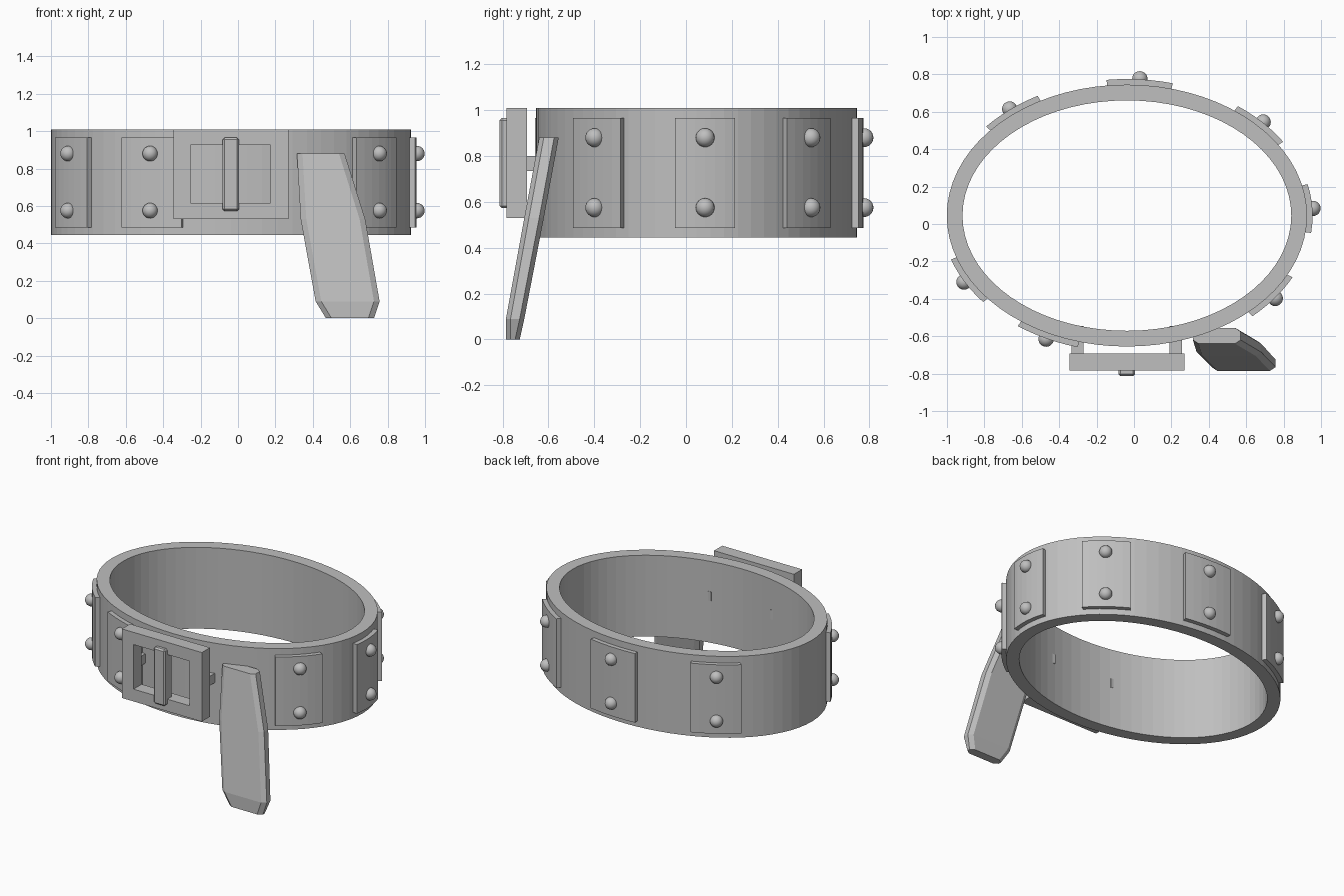
import bpy, bmesh, math
from mathutils import Vector

if "Cube" in bpy.data.objects:
    bpy.data.objects.remove(bpy.data.objects["Cube"])

CX, CY, A, B = -0.038, 0.045, 0.963, 0.70   # centre and radii of the oval band

metal = bpy.data.materials.new("plain grey")
metal.diffuse_color = (0.52, 0.52, 0.52, 1)
metal.use_nodes = True
metal.node_tree.nodes["Principled BSDF"].inputs["Base Color"].default_value = metal.diffuse_color


def finish(name, bm):
    bmesh.ops.recalc_face_normals(bm, faces=bm.faces)
    mesh = bpy.data.meshes.new(name)
    bm.to_mesh(mesh)
    bm.free()
    mesh.materials.append(metal)
    ob = bpy.data.objects.new(name, mesh)
    bpy.context.collection.objects.link(ob)
    return ob


def oval(deg, offset):
    t = math.radians(deg)
    return (CX + (A + offset) * math.cos(t), CY + (B + offset) * math.sin(t))


def wall(name, outer, inner, lo, hi, closed, place):
    """Wall between two matching outlines, from lo to hi; closed makes a full loop."""
    bm = bmesh.new()
    rows = [[bm.verts.new(place(p, h)) for p, h in ((o, lo), (o, hi), (i, hi), (i, lo))]
            for o, i in zip(outer, inner)]
    n = len(rows)
    for k in range(n if closed else n - 1):
        a, b = rows[k], rows[(k + 1) % n]
        for j in range(4):
            bm.faces.new((a[j], b[j], b[(j + 1) % 4], a[(j + 1) % 4]))
    if not closed:
        bm.faces.new(rows[0])
        bm.faces.new(rows[-1])
    return finish(name, bm)


def box(name, x0, x1, y0, y1, z0, z1, bevel=0.0):
    bm = bmesh.new()
    bmesh.ops.create_cube(bm, size=1)
    for v in bm.verts:
        v.co = Vector(((x0 + x1) / 2 + v.co.x * (x1 - x0),
                       (y0 + y1) / 2 + v.co.y * (y1 - y0),
                       (z0 + z1) / 2 + v.co.z * (z1 - z0)))
    if bevel:
        bmesh.ops.bevel(bm, geom=bm.edges[:], offset=bevel, segments=1, affect='EDGES')
    return finish(name, bm)


def upright(p, h):
    return (p[0], p[1], h)


def facing(p, h):
    return (p[0], h, p[1])


# Oval band
angles = [360 * k / 72 for k in range(72)]
wall("band", [oval(a, 0) for a in angles], [oval(a, -0.084) for a in angles],
     0.445, 1.01, True, upright)

# Curved plates, each with two round rivets
for n, mid in enumerate((86, 43, 3, -37.2, -115.7, -151, 129)):
    arc = [mid - 10.3 + 20.6 * k / 6 for k in range(7)]
    wall(f"plate_{n + 1}", [oval(a, 0.03) for a in arc], [oval(a, -0.02) for a in arc],
         0.485, 0.965, False, upright)
    for label, z in (("lower", 0.575), ("upper", 0.88)):
        bm = bmesh.new()
        bmesh.ops.create_uvsphere(bm, u_segments=20, v_segments=12, radius=0.041)
        bmesh.ops.translate(bm, verts=bm.verts, vec=(*oval(mid, 0.033), z))
        for f in bm.faces:
            f.smooth = True
        finish(f"rivet_{label}_{n + 1}", bm)


# Buckle frame, prong and the two posts holding it to the band
def rect(x0, x1, z0, z1):
    return [(x0, z0), (x1, z0), (x1, z1), (x0, z1)]


wall("buckle_frame", rect(-0.345, 0.27, 0.53, 1.01), rect(-0.255, 0.175, 0.615, 0.925),
     -0.783, -0.693, True, facing)
box("buckle_prong", -0.083, 0.005, -0.813, -0.73, 0.573, 0.965, 0.01)
for side, x in (("left", -0.302), ("right", 0.223)):
    box(f"buckle_post_{side}", x - 0.033, x + 0.033, -0.70, -0.545, 0.735, 0.80)

# Hanging strap end: chamfered cross-sections lofted downwards
sections = [(0.88, 0.315, 0.57, -0.64, -0.555),
            (0.53, 0.335, 0.68, -0.705, -0.62),
            (0.09, 0.415, 0.757, -0.785, -0.705),
            (0.0, 0.47, 0.727, -0.785, -0.725)]
bm = bmesh.new()
rings = []
for z, l, r, f, b in sections:
    cx, cy = 0.03, 0.02
    outline = [(l + cx, f), (r - cx, f), (r, f + cy), (r, b - cy),
               (r - cx, b), (l + cx, b), (l, b - cy), (l, f + cy)]
    rings.append([bm.verts.new((x, y, z)) for x, y in outline])
for top, low in zip(rings, rings[1:]):
    for k in range(8):
        m = (k + 1) % 8
        bm.faces.new((top[k], top[m], low[m], low[k]))
bm.faces.new(rings[0])
bm.faces.new(rings[-1])
finish("strap_end", bm)
